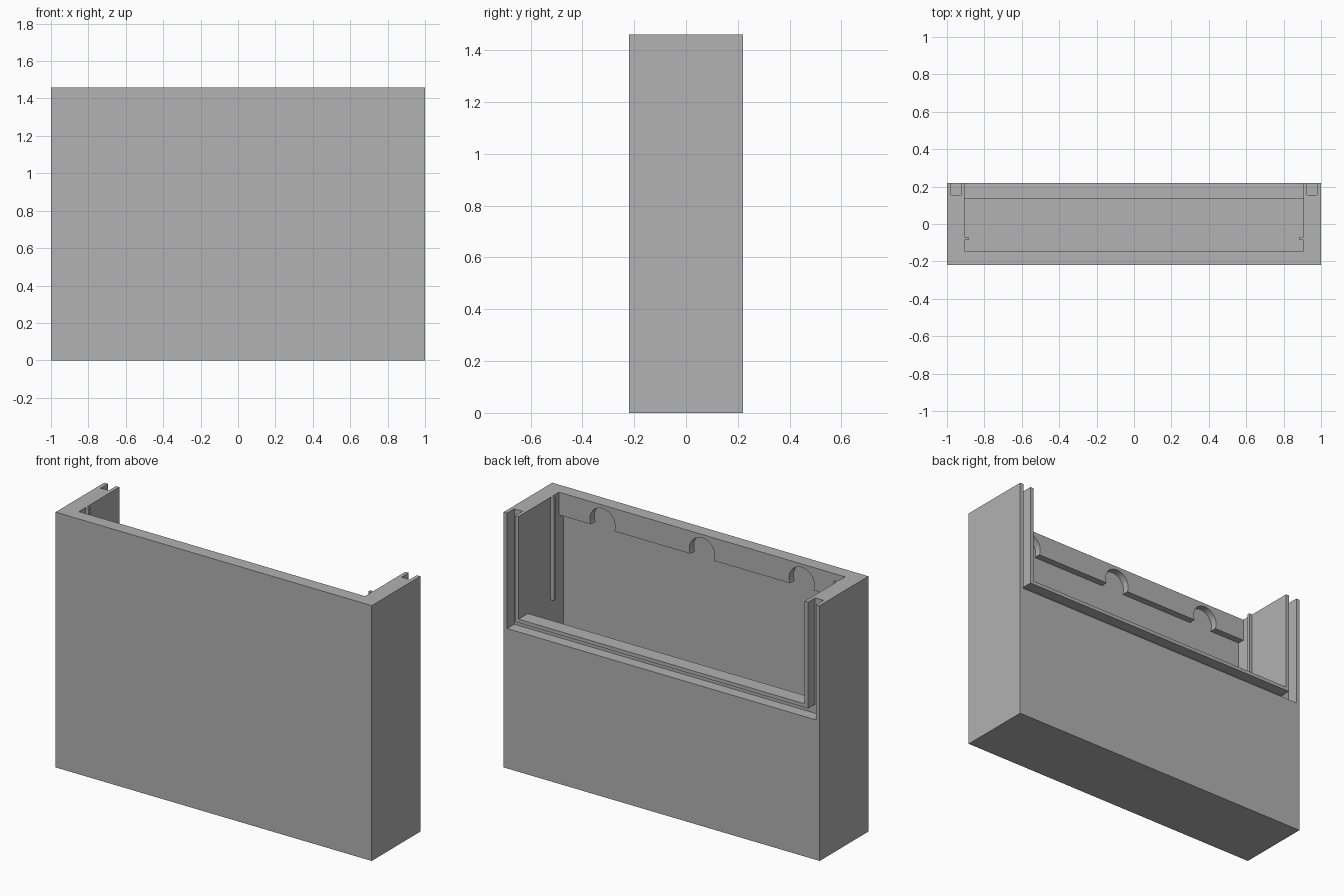
import bpy
import bmesh
import math
from mathutils import Matrix, Vector

if "Cube" in bpy.data.objects:
    bpy.data.objects.remove(bpy.data.objects["Cube"], do_unlink=True)

W, D, H = 1.0, 0.22, 1.46      # half width, half depth, height
INNER = 0.905                  # half width of the cavity
RECESS_Y = -0.185              # deep inner face of the front wall
ABOVE = 1.6                    # cutters run past the rim to here

grey = bpy.data.materials.new("plain grey")
grey.use_nodes = True
colour = (0.445, 0.445, 0.445, 1)
grey.diffuse_color = colour
grey.node_tree.nodes["Principled BSDF"].inputs["Base Color"].default_value = colour


def finish(name, bm):
    bmesh.ops.recalc_face_normals(bm, faces=bm.faces)
    mesh = bpy.data.meshes.new(name)
    bm.to_mesh(mesh)
    bm.free()
    mesh.materials.append(grey)
    obj = bpy.data.objects.new(name, mesh)
    bpy.context.collection.objects.link(obj)
    return obj


def prism(name, points, sweep):
    """Closed profile extruded along the sweep vector."""
    bm = bmesh.new()
    face = bm.faces.new([bm.verts.new(p) for p in points])
    geom = bmesh.ops.extrude_face_region(bm, geom=[face])["geom"]
    moved = [g for g in geom if isinstance(g, bmesh.types.BMVert)]
    bmesh.ops.translate(bm, verts=moved, vec=Vector(sweep))
    return finish(name, bm)


def box(name, x0, x1, y0, y1, z0, z1):
    base = [(x0, y0, z0), (x1, y0, z0), (x1, y1, z0), (x0, y1, z0)]
    return prism(name, base, (0, 0, z1 - z0))


def cut(target, cutter):
    cutter.hide_render = True
    mod = target.modifiers.new("cut", "BOOLEAN")
    mod.operation = "DIFFERENCE"
    mod.solver = "EXACT"
    mod.object = cutter
    bpy.context.view_layer.objects.active = target
    bpy.ops.object.modifier_apply(modifier=mod.name)
    bpy.data.objects.remove(cutter, do_unlink=True)


# Solid case body
case = box("case_body", -W, W, -D, D, 0, H)

# Cavity: recessed front wall under a thicker rim, open upper back
side_profile = [(RECESS_Y, 0.09), (0.135, 0.09), (0.135, 0.873), (0.3, 0.873),
                (0.3, ABOVE), (-0.145, ABOVE), (-0.145, 1.33), (RECESS_Y, 1.33)]
cut(case, prism("cavity_cutter", [(-INNER, y, z) for y, z in side_profile],
                (2 * INNER, 0, 0)))

# U-shaped groove around the back opening, leaving a thin lip
right_half = [(0.926, 0.852), (0.926, ABOVE), (0.978, ABOVE), (0.978, 0.80)]
u_profile = right_half + [(-x, z) for x, z in reversed(right_half)]
cut(case, prism("groove_cutter", [(x, 0.155, z) for x, z in u_profile],
                (0, 0.2, 0)))

# Round finger notches in the thick front rim
for x in (-0.63, 0, 0.63):
    bm = bmesh.new()
    depth = 0.1
    place = (Matrix.Translation((x, RECESS_Y + depth / 2, 1.36))
             @ Matrix.Rotation(math.pi / 2, 4, "X"))
    bmesh.ops.create_cone(bm, cap_ends=True, segments=48, radius1=0.08,
                          radius2=0.08, depth=depth, matrix=place)
    cut(case, finish("notch_cutter", bm))

bpy.ops.object.select_all(action="DESELECT")
case.select_set(True)
bpy.context.view_layer.objects.active = case
bpy.ops.object.shade_smooth_by_angle(angle=math.radians(30))

# Slim guide ribs on the inner side walls
for name, s in (("left_guide_rib", 1), ("right_guide_rib", -1)):
    xs = sorted((s * 0.885, s * 0.915))
    box(name, xs[0], xs[1], -0.086, -0.07, 0.873, H)
